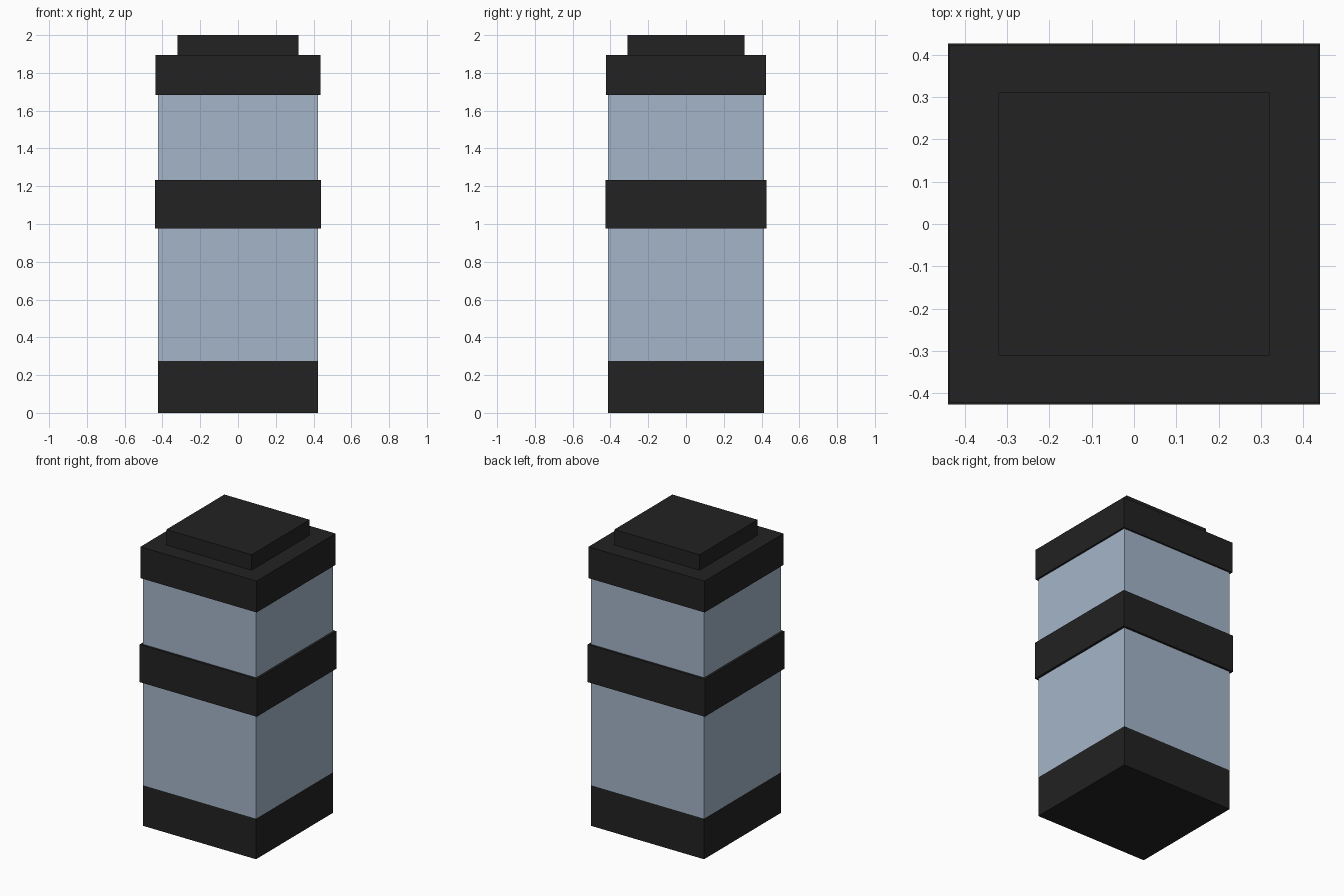
import bpy

old = bpy.data.objects.get("Cube")
if old:
    bpy.data.objects.remove(old, do_unlink=True)


def make_material(name, colour):
    mat = bpy.data.materials.new(name)
    mat.use_nodes = True
    mat.diffuse_color = colour
    mat.node_tree.nodes["Principled BSDF"].inputs["Base Color"].default_value = colour
    return mat


def block(name, half_x, half_y, bottom, top, mat):
    """Box centred on the vertical axis, spanning bottom to top."""
    bpy.ops.mesh.primitive_cube_add(size=2, location=(0, 0, (bottom + top) / 2))
    obj = bpy.context.object
    obj.name = name
    obj.scale = (half_x, half_y, (top - bottom) / 2)
    bpy.ops.object.transform_apply(location=False, rotation=False, scale=True)
    obj.data.materials.append(mat)
    return obj


black = make_material("black", (0.016, 0.016, 0.016, 1))
glass = make_material("pale_blue_glass", (0.37, 0.46, 0.58, 1))

# Plinth and glass panes, flush with each other
block("base", 0.424, 0.412, 0, 0.275, black)
block("lower_glass", 0.424, 0.412, 0.275, 0.977, glass)
block("upper_glass", 0.424, 0.412, 1.232, 1.682, glass)

# Projecting bands and stepped top
block("middle_band", 0.44, 0.427, 0.977, 1.232, black)
block("cap", 0.436, 0.423, 1.682, 1.895, black)
block("lid", 0.32, 0.311, 1.895, 2.0, black)
